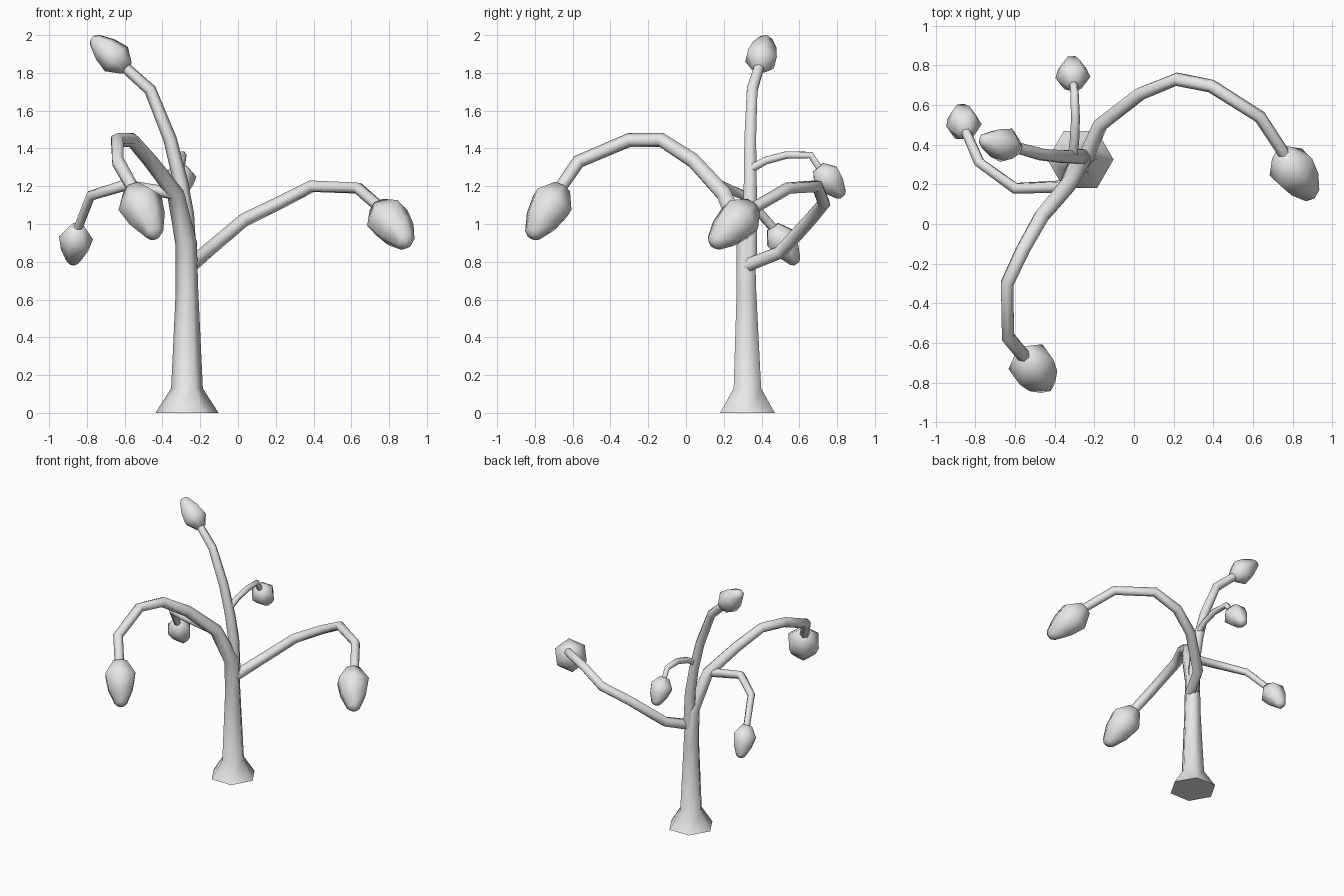
import bpy, bmesh, math
from mathutils import Vector

cube = bpy.data.objects.get("Cube")
if cube:
    bpy.data.objects.remove(cube, do_unlink=True)

grey = bpy.data.materials.new("plain grey")
grey.use_nodes = True
grey.diffuse_color = (0.8, 0.8, 0.8, 1)
grey.node_tree.nodes["Principled BSDF"].inputs["Base Color"].default_value = (0.8, 0.8, 0.8, 1)

SIDES = 6


def tube(name, points, radii):
    """Six-sided tapering tube through the points, one radius per point."""
    pts = [Vector(p) for p in points]
    bm = bmesh.new()
    rings = []
    side = Vector((1, 0, 0))
    for i, (p, r) in enumerate(zip(pts, radii)):
        before = (p - pts[i - 1]).normalized() if i else Vector()
        after = (pts[i + 1] - p).normalized() if i + 1 < len(pts) else Vector()
        axis = (before + after).normalized()
        # carry the previous side direction along to avoid twisting
        side = side - axis * side.dot(axis)
        if side.length < 0.05:
            side = axis.orthogonal()
        side.normalize()
        up = axis.cross(side)
        angles = [math.tau * k / SIDES for k in range(SIDES)]
        rings.append([bm.verts.new(p + r * (side * math.cos(a) + up * math.sin(a)))
                      for a in angles])
    for lo, hi in zip(rings, rings[1:]):
        for k in range(SIDES):
            n = (k + 1) % SIDES
            bm.faces.new((lo[k], lo[n], hi[n], hi[k]))
    bm.faces.new(rings[0][::-1])
    bm.faces.new(rings[-1])
    bmesh.ops.recalc_face_normals(bm, faces=bm.faces)
    mesh = bpy.data.meshes.new(name)
    bm.to_mesh(mesh)
    bm.free()
    mesh.materials.append(grey)
    obj = bpy.data.objects.new(name, mesh)
    bpy.context.collection.objects.link(obj)
    bpy.ops.object.select_all(action='DESELECT')
    obj.select_set(True)
    bpy.context.view_layer.objects.active = obj
    bpy.ops.object.shade_smooth_by_angle(angle=math.radians(65))
    return obj


def bud(name, start, tip, radius):
    """Faceted pod, widest near its stem, with a blunt tip."""
    a, b = Vector(start), Vector(tip)
    profile = [(0, 0.45), (0.3, 1), (0.62, 0.82), (0.93, 0.42), (1, 0.2)]
    tube(name, [a.lerp(b, t) for t, _ in profile], [radius * r for _, r in profile])


def branch(name, points, r_start, r_end):
    n = len(points) - 1
    tube(name, points, [r_start + (r_end - r_start) * i / n for i in range(n + 1)])


# Trunk with flared foot, bending into the long front bough
tube("trunk_and_front_bough",
     [(-.27, .325, 0), (-.27, .325, .13), (-.27, .32, .64), (-.275, .315, .9),
      (-.33, .2, 1.16), (-.465, .04, 1.335), (-.56, -.13, 1.445), (-.64, -.3, 1.445),
      (-.635, -.57, 1.33), (-.545, -.68, 1.17)],
     [.167, .084, .06, .057, .046, .042, .039, .037, .036, .034])
bud("front_bud", (-.555, -.66, 1.19), (-.435, -.82, .93), .122)

# Upright leader
branch("top_branch",
       [(-.262, .335, .78), (-.275, .34, 1.05), (-.305, .34, 1.23), (-.36, .34, 1.45),
        (-.465, .35, 1.71), (-.61, .39, 1.84)], .046, .029)
bud("top_bud", (-.59, .385, 1.825), (-.77, .425, 1.985), .09)

# Long left branch sweeping round the back
branch("left_branch",
       [(-.25, .32, .78), (-.17, .5, .85), (.03, .655, 1.02), (.215, .73, 1.11),
        (.39, .695, 1.2), (.635, .54, 1.19), (.76, .35, 1.08)], .04, .031)
bud("left_bud", (.745, .35, 1.09), (.9, .14, .89), .122)

# Right branch growing out of the front bough
branch("right_branch",
       [(-.33, .19, 1.16), (-.6, .18, 1.205), (-.78, .31, 1.15), (-.85, .47, .97)],
       .033, .025)
bud("right_bud", (-.85, .46, .985), (-.875, .585, .79), .09)

# Small back twig
branch("back_twig",
       [(-.31, .34, 1.29), (-.3, .42, 1.335), (-.295, .53, 1.365), (-.3, .66, 1.365),
        (-.305, .71, 1.29)], .025, .02)
bud("back_bud", (-.305, .7, 1.3), (-.315, .83, 1.145), .088)
